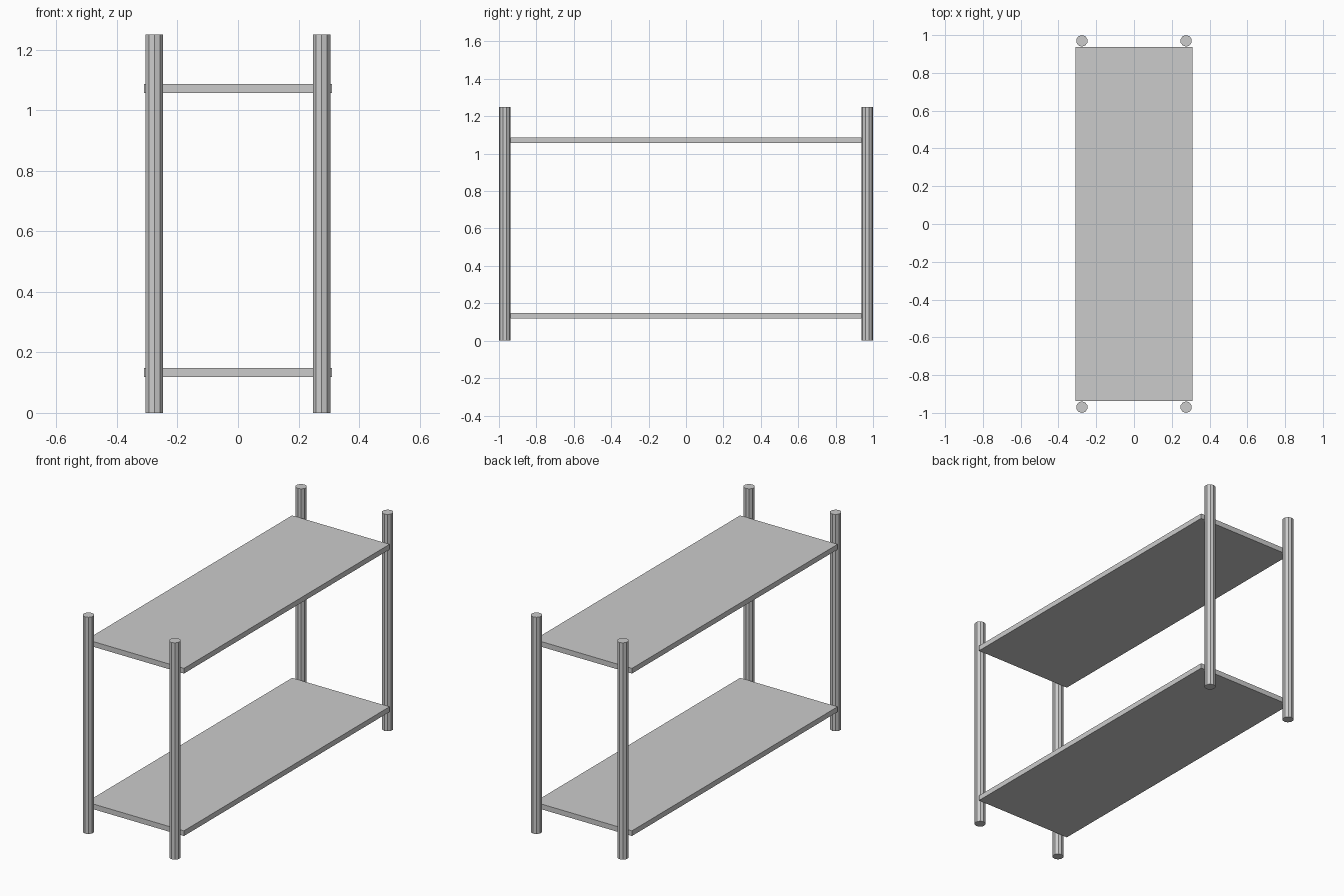
import bpy
from math import pi

if "Cube" in bpy.data.objects:
    bpy.data.objects.remove(bpy.data.objects["Cube"])

POST_H, POST_R, SIDES = 1.25, 0.0305, 10


def shelf(name, z_mid):
    bpy.ops.mesh.primitive_cube_add(size=1, location=(0, 0, z_mid))
    ob = bpy.context.object
    ob.name = name
    ob.scale = (0.622, 1.874, 0.03)
    bpy.ops.object.transform_apply(location=False, rotation=False, scale=True)


def post(name, x, y):
    bpy.ops.mesh.primitive_cylinder_add(vertices=SIDES, radius=POST_R, depth=POST_H,
                                        location=(x, y, POST_H / 2))
    bpy.context.object.name = name


# Two flat shelf boards
shelf("lower_shelf", 0.134)
shelf("upper_shelf", 1.071)

# Four faceted corner posts standing just outside the shelf ends
for side, x in (("left", -0.276), ("right", 0.276)):
    for end, y in (("front", -0.9695), ("back", 0.9695)):
        post(f"{end}_{side}_post", x, y)
